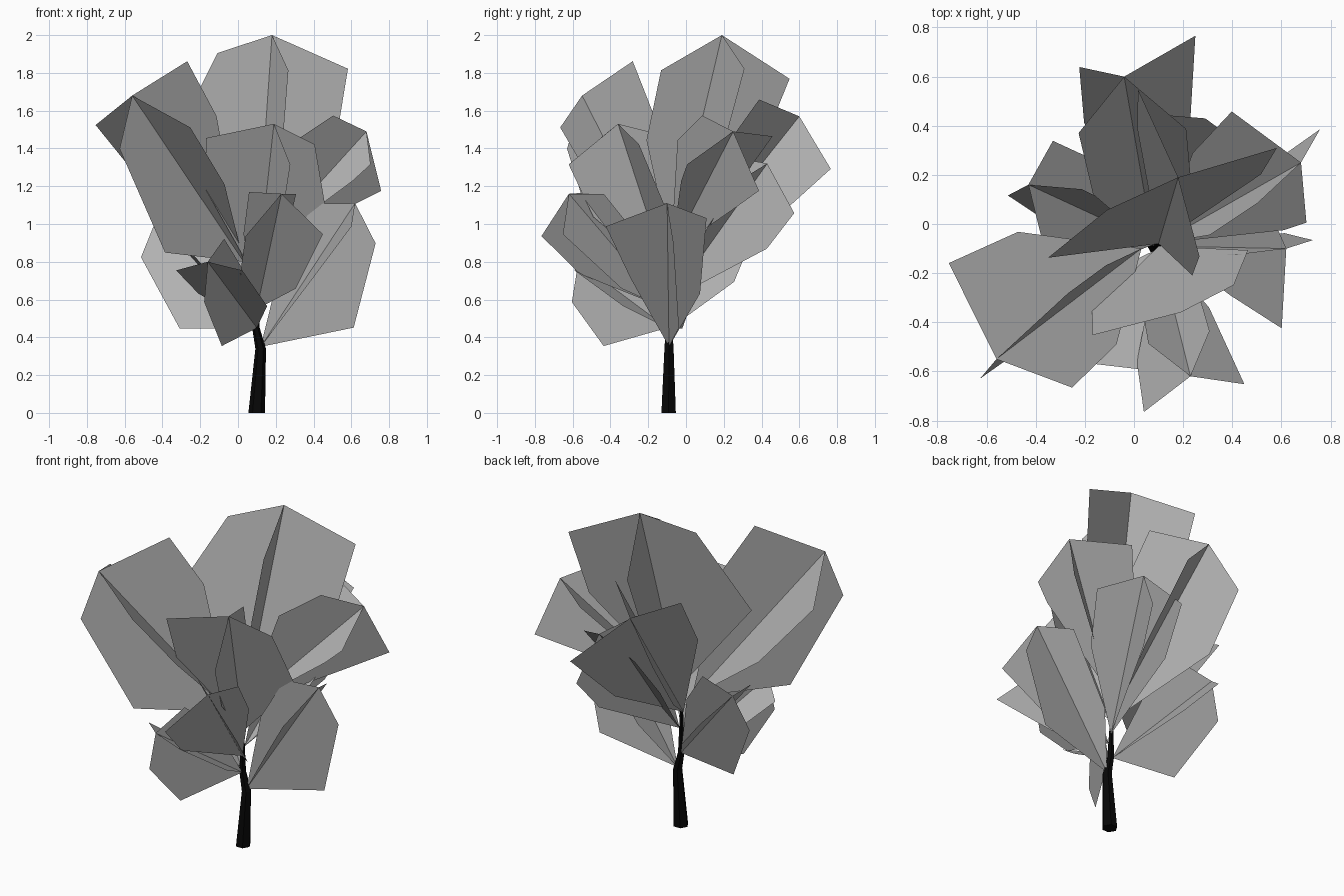
import bpy, bmesh, math
from mathutils import Vector

if "Cube" in bpy.data.objects:
    bpy.data.objects.remove(bpy.data.objects["Cube"])


def material(name, rgb):
    m = bpy.data.materials.new(name)
    m.diffuse_color = (*rgb, 1)
    m.use_nodes = True
    m.node_tree.nodes["Principled BSDF"].inputs["Base Color"].default_value = m.diffuse_color
    return m


LEAF = material("leaf grey", (0.455, 0.455, 0.455))
BARK = material("bark black", (0.002, 0.002, 0.002))


def finish(name, bm, mat):
    me = bpy.data.meshes.new(name)
    bm.to_mesh(me)
    bm.free()
    me.materials.append(mat)
    ob = bpy.data.objects.new(name, me)
    bpy.context.collection.objects.link(ob)


# Trunk: tapered six-sided tube through (x, y, z, radius) stations
bm = bmesh.new()
rings = []
for x, y, z, r in [(.099, -.092, 0, .044), (.12, -.09, .34, .028),
                   (.095, -.09, .45, .02), (.09, -.085, .7, .01), (.085, -.085, .88, .005)]:
    rings.append([bm.verts.new((x + r * math.cos(i * math.pi / 3),
                                y + r * math.sin(i * math.pi / 3), z)) for i in range(6)])
for a, b in zip(rings, rings[1:]):
    for i in range(6):
        j = (i + 1) % 6
        bm.faces.new((a[i], a[j], b[j], b[i]))
bm.faces.new(rings[0][::-1])
bm.faces.new(rings[-1])
finish("trunk", bm, BARK)


# Leaf cluster: two crossed cards sharing a midrib, i.e. four fins around it.
# Each fin: lower width, upper width, then optionally where along the midrib.
def leaf_cluster(name, base, tip, roll, fins):
    base, tip = Vector(base), Vector(tip)
    axis = tip - base
    d = axis.normalized()
    s = d.cross(Vector((0, 0, 1))).normalized()
    u = s.cross(d)
    c, k = math.cos(math.radians(roll)), math.sin(math.radians(roll))
    side, up = s * c - u * k, u * c + s * k
    bm = bmesh.new()
    vb, vt = bm.verts.new(base), bm.verts.new(tip)
    for out, fin in zip((side, up, -side, -up), fins):
        w1, w2, a1, a2 = (*fin, *(.52, .87)[len(fin) - 2:])
        p1 = bm.verts.new(base + axis * a1 + out * w1)
        p2 = bm.verts.new(base + axis * a2 + out * w2)
        bm.faces.new((vb, p1, p2, vt))
    finish(name, bm, LEAF)


# name, base, tip, roll, fins (side, up, other side, down)
leaf_cluster("crown_leaf", (.1, -.08, .85), (.18, .19, 2.0), 37,
             [(.40, .44, .55, .90), (.28, .29, .47, .79), (.52, .30, .43, .88), (.36, .43)])
leaf_cluster("left_upper_leaf", (.03, -.10, .80), (-.56, -.55, 1.68), 5,
             [(.36, .43, .45, .85), (.38, .42, .6, .9), (.25, .28, .45, .79), (.39, .26, .34)])
leaf_cluster("front_lower_leaf", (.1, -.10, .55), (.23, -.62, 1.16), 45,
             [(.28, .31), (.17, .19), (.16, .17), (.20, .29, .33)])
leaf_cluster("right_upper_leaf", (.1, -.08, .85), (.68, .25, 1.49), 14,
             [(.21, .23, .65, .79), (.30, .23, .6, .88), (.26, .33), (.23, .33, .6)])
leaf_cluster("right_lower_leaf", (.12, -.09, .35), (.62, -.10, 1.11), 10,
             [(.20, .33, .5, .88), (.17, .18), (.17, .21, .35), (.36, .21, .39)])
leaf_cluster("front_upper_leaf", (.1, -.09, .70), (.19, -.36, 1.53), 0,
             [(.34, .37, .58, .91), (.25, .25, .52, .82), (.34, .24, .46), (.29, .33)])
leaf_cluster("back_upper_leaf", (.08, -.09, .70), (-.04, .60, 1.57), 40,
             [(.29, .41, .4), (.30, .33, .55, .92), (.27, .29, .55, .93), (.30, .27)])
leaf_cluster("front_small_leaf", (.1, -.10, .45), (-.16, -.57, .80), 0,
             [(.20, .23), (.18, .20), (.16, .17, .33), (.29, .20, .42)])
leaf_cluster("left_lower_leaf", (.09, -.08, .45), (-.43, .16, 1.03), 22,
             [(.22, .22), (.18, .20), (.22, .24, .45, .8), (.30, .20, .33)])
leaf_cluster("back_lower_leaf", (.1, -.08, .60), (.29, .43, 1.32), 0,
             [(.22, .25), (.20, .23), (.22, .25), (.27, .28, .6)])
